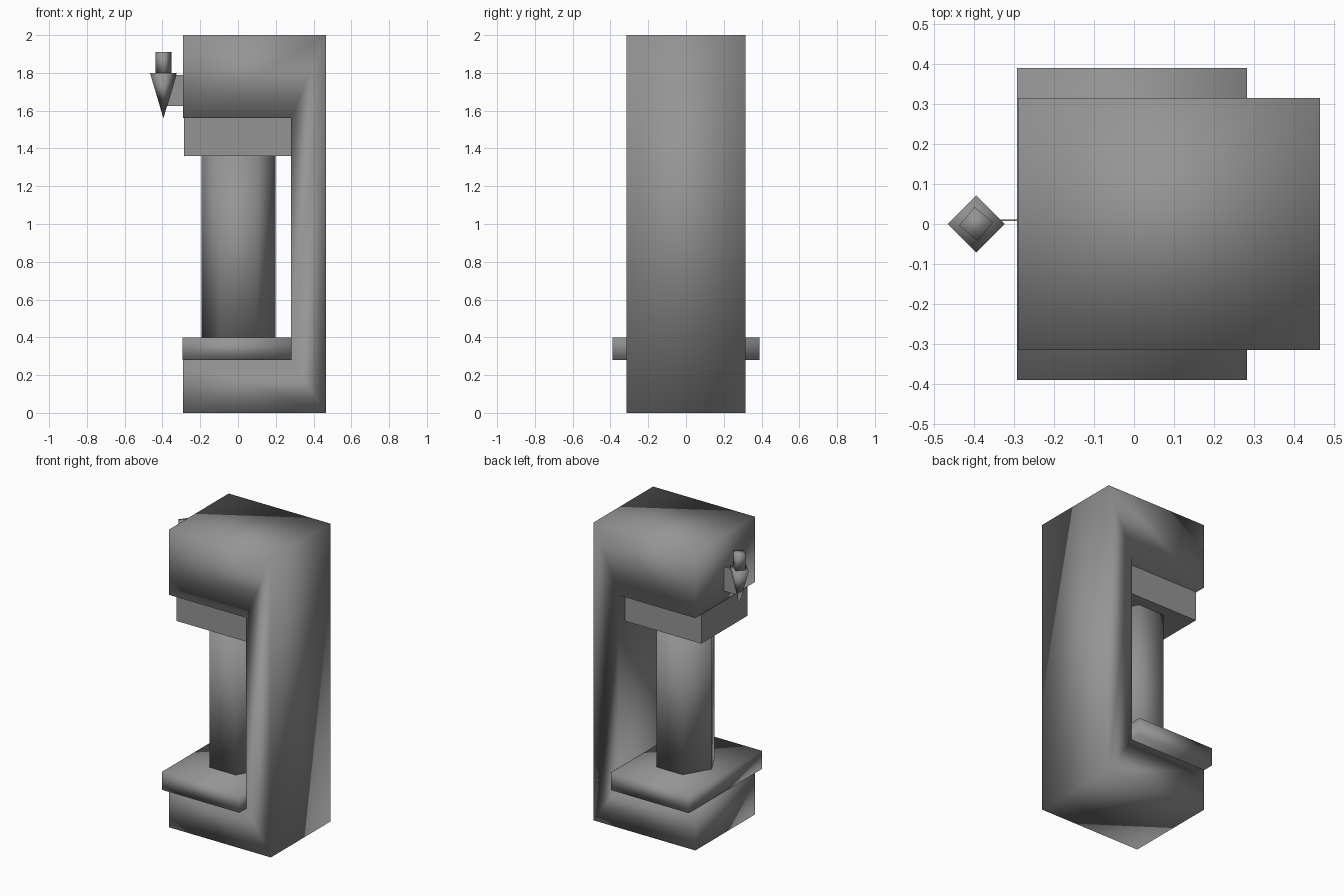
import bpy
import bmesh
from math import cos, sin, pi, radians

default = bpy.data.objects.get("Cube")
if default:
    bpy.data.objects.remove(default, do_unlink=True)

grey = bpy.data.materials.new("plain_grey")
grey.use_nodes = True
colour = (0.3, 0.3, 0.3, 1.0)
grey.diffuse_color = colour
grey.node_tree.nodes["Principled BSDF"].inputs["Base Color"].default_value = colour


def finish(name, bm, smooth):
    bmesh.ops.recalc_face_normals(bm, faces=bm.faces)
    for face in bm.faces:
        face.smooth = smooth
    mesh = bpy.data.meshes.new(name)
    bm.to_mesh(mesh)
    bm.free()
    mesh.materials.append(grey)
    obj = bpy.data.objects.new(name, mesh)
    bpy.context.collection.objects.link(obj)
    return obj


def extrude_profile(name, points, y0, y1, smooth=False):
    """Extrude an (x, z) outline from y0 to y1."""
    bm = bmesh.new()
    face = bm.faces.new([bm.verts.new((x, y0, z)) for x, z in points])
    moved = bmesh.ops.extrude_face_region(bm, geom=[face])["geom"]
    verts = [v for v in moved if isinstance(v, bmesh.types.BMVert)]
    bmesh.ops.translate(bm, verts=verts, vec=(0, y1 - y0, 0))
    return finish(name, bm, smooth)


def slab(name, x0, x1, half_y, z0, z1, smooth=False):
    outline = [(x0, z0), (x1, z0), (x1, z1), (x0, z1)]
    return extrude_profile(name, outline, -half_y, half_y, smooth)


def prism(name, sides, r_low, r_high, x, z0, z1, turn=0.0, smooth=True):
    """Upright prism or cone; a zero radius makes a point."""
    bm = bmesh.new()
    rings = []
    for r, z in ((r_low, z0), (r_high, z1)):
        angles = [turn + 2 * pi * i / sides for i in range(sides)]
        if r == 0:
            rings.append([bm.verts.new((x, 0, z))] * sides)
        else:
            ring = [bm.verts.new((x + r * cos(a), r * sin(a), z)) for a in angles]
            bm.faces.new(ring)
            rings.append(ring)
    low, high = rings
    for i in range(sides):
        j = (i + 1) % sides
        corners = list(dict.fromkeys((low[i], low[j], high[j], high[i])))
        bm.faces.new(corners)
    return finish(name, bm, smooth)


# C-shaped body: base, rear column and overhanging head
extrude_profile("body", [(-0.29, 0), (0.465, 0), (0.465, 2), (-0.29, 2),
                         (-0.29, 1.56), (0.28, 1.56), (0.28, 0.28), (-0.29, 0.28)],
                -0.315, 0.315, smooth=True)

# Parts inside the opening
slab("upper_block", -0.285, 0.28, 0.245, 1.36, 1.56)
slab("tray", -0.293, 0.283, 0.39, 0.28, 0.40, smooth=True)
prism("centre_post", 6, 0.195, 0.195, 0.003, 0.40, 1.36)

# Side fitting: pointed nozzle, stub and thin bracket
prism("nozzle", 4, 0, 0.071, -0.395, 1.56, 1.80)
prism("nozzle_stub", 4, 0.043, 0.043, -0.395, 1.80, 1.91, turn=radians(6))
extrude_profile("bracket", [(-0.39, 1.625), (-0.29, 1.625), (-0.29, 1.79), (-0.39, 1.79)],
                0.008, 0.011)
